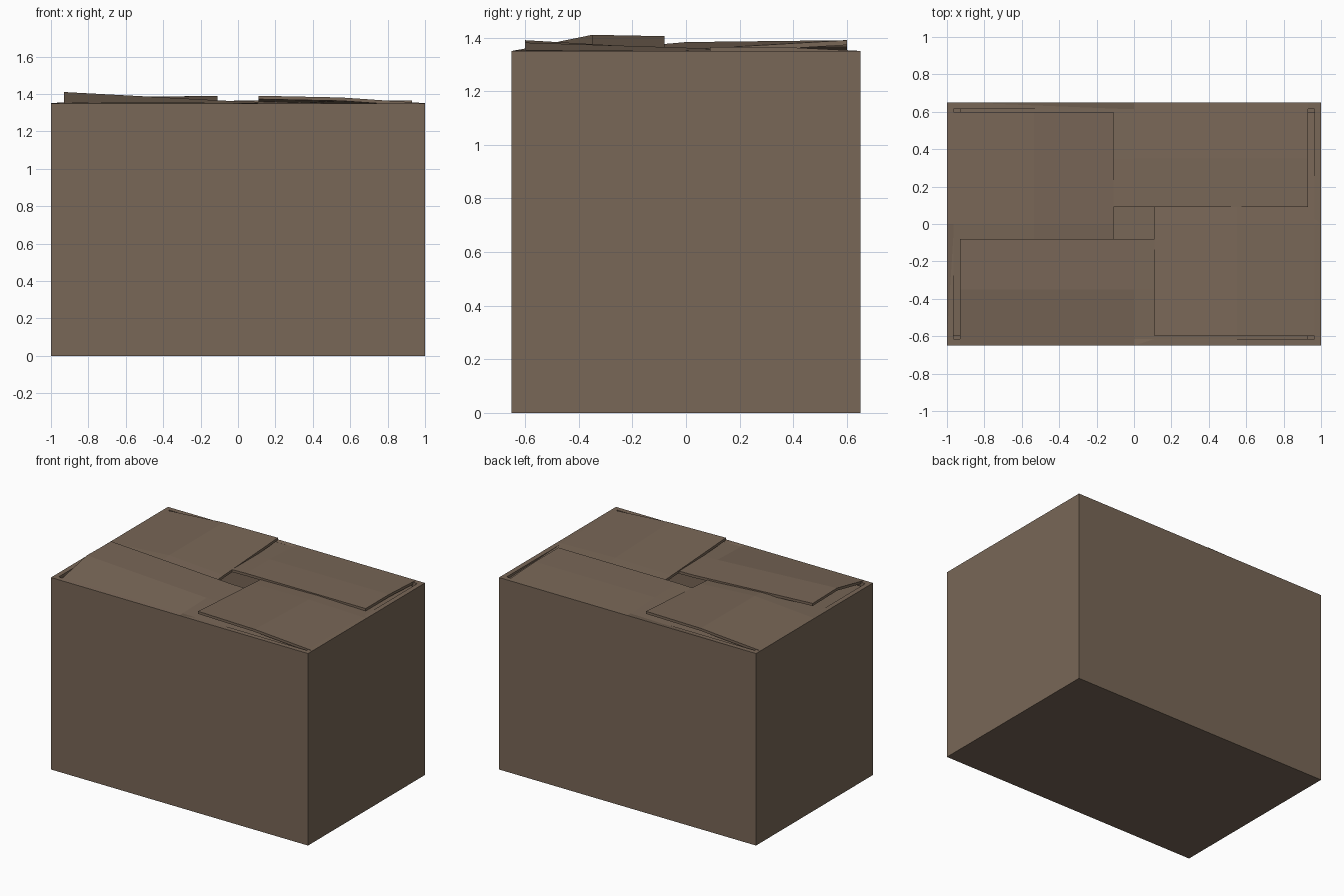
import bpy, bmesh

if "Cube" in bpy.data.objects:
    bpy.data.objects.remove(bpy.data.objects["Cube"])

L, W, H, T = 1.0, 0.65, 1.35, 0.035   # half length, half width, height, wall
card = bpy.data.materials.new("cardboard")
card.diffuse_color = (0.19, 0.135, 0.095, 1)
card.use_nodes = True
card.node_tree.nodes["Principled BSDF"].inputs["Base Color"].default_value = card.diffuse_color


def finish(name, bm):
    bmesh.ops.recalc_face_normals(bm, faces=bm.faces)
    me = bpy.data.meshes.new(name)
    bm.to_mesh(me)
    bm.free()
    me.materials.append(card)
    ob = bpy.data.objects.new(name, me)
    bpy.context.collection.objects.link(ob)
    return ob


# Open carton: hollow shell with thin walls and floor
bm = bmesh.new()


def ring(x, y, z):
    return [bm.verts.new((sx * x, sy * y, z)) for sx, sy in ((-1, -1), (1, -1), (1, 1), (-1, 1))]


rings = [ring(L, W, 0), ring(L, W, H), ring(L - T, W - T, H), ring(L - T, W - T, T)]
for a, b in zip(rings, rings[1:]):
    for i in range(4):
        j = (i + 1) % 4
        bm.faces.new((a[i], a[j], b[j], b[i]))
bm.faces.new(rings[0])
bm.faces.new(rings[-1])
finish("carton_body", bm)


# Interlocked lid flaps: rows run from hinge to free edge, three heights across
def flap(name, place, depths, half, heights, thick=0.018):
    bm = bmesh.new()
    grids = []
    for drop in (0, thick):
        grids.append([[bm.verts.new((*place(d, s * half), H + z - drop))
                       for s, z in zip((-1, 0, 1), row)]
                      for d, row in zip(depths, heights)])
    top, low = grids
    n = len(depths)
    for g in grids:
        for r in range(n - 1):
            for c in range(2):
                bm.faces.new((g[r][c], g[r][c + 1], g[r + 1][c + 1], g[r + 1][c]))
    # Close the cut edges all round
    loop = ([(0, c) for c in range(3)] + [(r, 2) for r in range(1, n)]
            + [(n - 1, 1), (n - 1, 0)] + [(r, 0) for r in range(n - 2, 0, -1)])
    for (a, b), (c, d) in zip(loop, loop[1:] + loop[:1]):
        bm.faces.new((top[a][b], top[c][d], low[c][d], low[a][b]))
    finish(name, bm)


flap("flap_left", lambda d, s: (-L + d, s), (0, 0.035, 0.465, 0.89), 0.6,
     [(0, 0, 0), (-0.02, 0.002, 0.003), (-0.02, 0.033, 0.034), (-0.03, 0.005, 0.04)])
flap("flap_right", lambda d, s: (L - d, s), (0, 0.035, 0.45, 0.89), 0.6,
     [(0, 0, 0), (0.003, 0.001, -0.02), (0.031, 0.012, -0.02), (0.04, 0.005, -0.03)])
flap("flap_front", lambda d, s: (s, -W + d), (0, 0.035, 0.3, 0.57), 0.93,
     [(0, 0, 0), (0.006, 0.002, -0.015), (0.06, 0.01, -0.01), (0.055, 0.006, -0.01)])
flap("flap_back", lambda d, s: (s, W - d), (0, 0.035, 0.3, 0.56), 0.93,
     [(0, 0, 0), (-0.015, 0.001, 0.002), (-0.015, 0.014, 0.015), (-0.01, 0.014, 0.015)])
